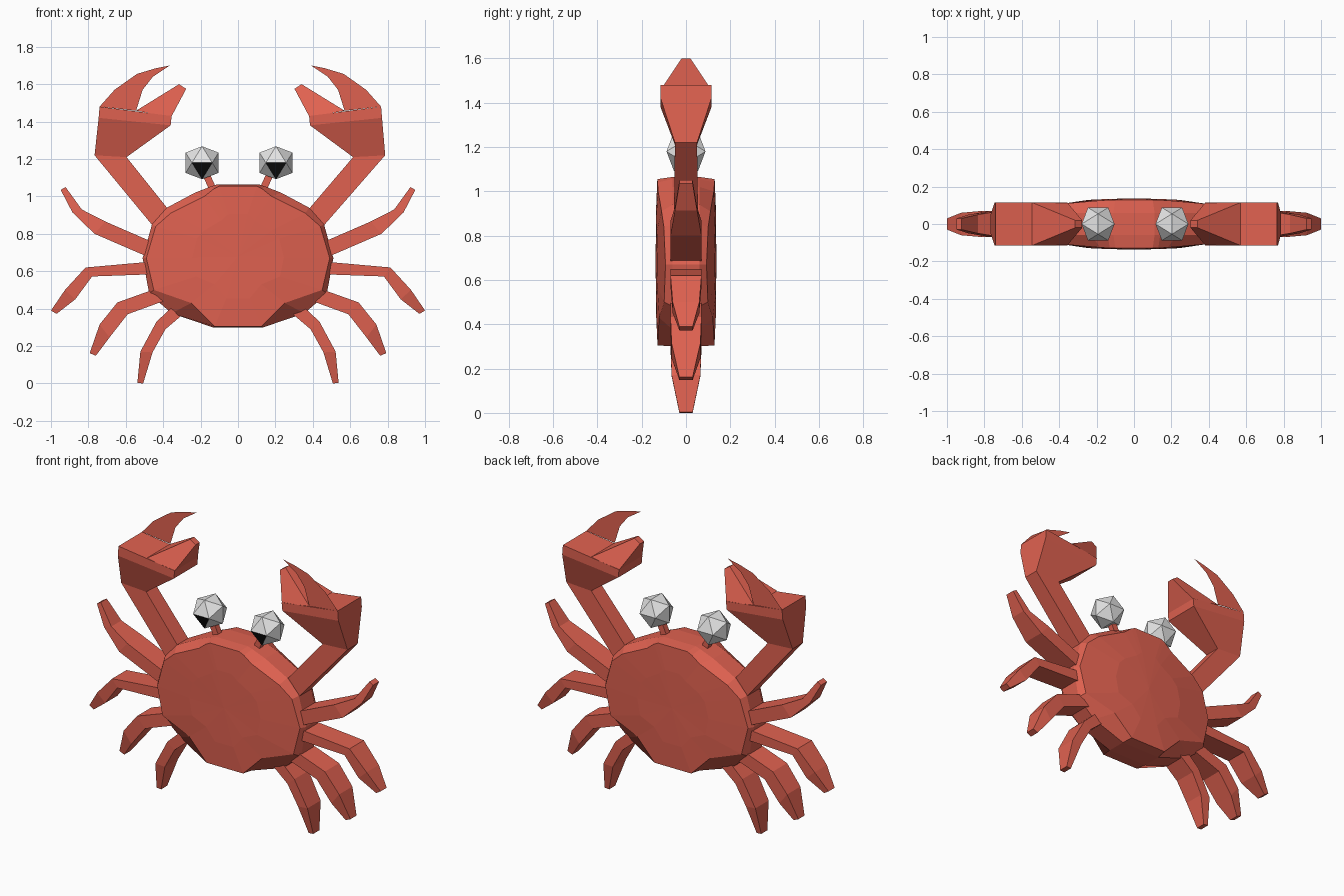
import bpy
import bmesh
from mathutils import Vector

cube = bpy.data.objects.get("Cube")
if cube:
    bpy.data.objects.remove(cube)


def material(name, color):
    m = bpy.data.materials.new(name)
    m.use_nodes = True
    m.diffuse_color = color
    m.node_tree.nodes["Principled BSDF"].inputs["Base Color"].default_value = color
    return m


RED = material("shell_red", (0.74, 0.12, 0.08, 1))
WHITE = material("eye_white", (0.78, 0.78, 0.78, 1))
BLACK = material("pupil_black", (0.004, 0.004, 0.004, 1))


def finish(bm, name, mats=(RED,)):
    bmesh.ops.recalc_face_normals(bm, faces=bm.faces)
    mesh = bpy.data.meshes.new(name)
    bm.to_mesh(mesh)
    bm.free()
    for m in mats:
        mesh.materials.append(m)
    ob = bpy.data.objects.new(name, mesh)
    bpy.context.collection.objects.link(ob)
    return ob


def bridge(bm, rings):
    n = len(rings[0])
    for a, b in zip(rings, rings[1:]):
        for i in range(n):
            j = (i + 1) % n
            bm.faces.new((a[i], a[j], b[j], b[i]))


def limb(bm, sections, place):
    """Loft of four-sided sections: upper edge, lower edge, half width."""
    rings = []
    for (p, q, w) in sections:
        corners = ((p, -w), (p, w), (q, w), (q, -w))
        rings.append([bm.verts.new(place(c[0], y, c[1])) for c, y in corners])
    bridge(bm, rings)
    bm.faces.new(rings[0])
    bm.faces.new(rings[-1])


# Body: mirrored outlines lofted from front to back
def closed(half):
    return half + [(-x, z) for x, z in reversed(half)]


rim = closed([(.11, 1.065), (.14, 1.055), (.23, 1.02), (.38, .94), (.46, .85),
              (.51, .67), (.475, .48), (.355, .375), (.135, .30)])
shell = closed([(.10, 1.055), (.13, 1.04), (.18, 1.0), (.36, .91), (.44, .84),
                (.49, .67), (.45, .50), (.25, .43), (.125, .305)])
inner = [(x * .5, .68 + (z - .68) * .6) for x, z in shell]


def body_ring(bm, outline, y, bulge=0.0):
    side = 1 if y > 0 else -1
    return [bm.verts.new((x, y - side * bulge * x * x, z)) for x, z in outline]


bm = bmesh.new()
rings = [body_ring(bm, inner, -.136, .12), body_ring(bm, shell, -.131, .16),
         body_ring(bm, rim, -.06), body_ring(bm, rim, .06),
         body_ring(bm, shell, .131, .16), body_ring(bm, inner, .136, .12)]
bridge(bm, rings)
for ring, y in ((rings[0], -.137), (rings[-1], .137)):
    hub = bm.verts.new((0, y, .68))
    for i in range(len(ring)):
        bm.faces.new((ring[i], ring[(i + 1) % len(ring)], hub))
finish(bm, "body")

# Legs: base, knee, shin and tip sections as seen on the left side
LEGS = {
    "first_leg": [((.42, .74), (.42, .65), .07), ((.71, .866), (.767, .80), .07),
                  ((.835, .93), (.885, .914), .05), ((.922, 1.05), (.948, 1.035), .03)],
    "second_leg": [((.42, .655), (.42, .585), .07), ((.815, .62), (.78, .572), .07),
                   ((.925, .50), (.87, .45), .06), ((1.0, .39), (.97, .372), .03)],
    "third_leg": [((.36, .535), (.33, .465), .07), ((.645, .433), (.59, .37), .07),
                  ((.74, .315), (.687, .246), .065), ((.793, .162), (.76, .148), .03)],
    "fourth_leg": [((.27, .485), (.21, .44), .07), ((.436, .33), (.388, .29), .07),
                   ((.522, .17), (.457, .166), .065), ((.538, .003), (.507, 0), .03)],
}
# Claws: arm and palm, thumb, thin upper finger
ARM = [((.42, .80), (.30, .84), .055), ((.767, 1.22), (.596, 1.21), .05),
       ((.745, 1.42), (.36, 1.38), .115), ((.74, 1.48), (.355, 1.43), .115)]
THUMB = [((.545, 1.458), (.357, 1.425), .115), ((.315, 1.60), (.277, 1.575), .02)]
FINGER = [(.74, 1.48), (.66, 1.57), (.54, 1.655), (.44, 1.685), (.365, 1.70),
          (.455, 1.64), (.51, 1.57), (.545, 1.458)]
PHI = (1 + 5 ** .5) / 2

for label, s in (("left", 1), ("right", -1)):
    def mirrored(x, y, z):
        return (s * x, y, z)

    # The left claw reaches slightly further out
    def claw_place(x, y, z):
        reach = .025 * min(max((z - .9) / .4, 0), 1) if s > 0 else 0
        return (s * (x + reach), y, z)

    for name, sections in LEGS.items():
        bm = bmesh.new()
        limb(bm, sections, mirrored)
        finish(bm, label + "_" + name)

    bm = bmesh.new()
    limb(bm, ARM, claw_place)
    finish(bm, label + "_claw_arm")
    bm = bmesh.new()
    limb(bm, THUMB, claw_place)
    finish(bm, label + "_claw_thumb")
    bm = bmesh.new()
    bm.faces.new([bm.verts.new(claw_place(x, -s * .115, z)) for x, z in FINGER])
    finish(bm, label + "_claw_finger")

    # Eye stalk
    bm = bmesh.new()
    limb(bm, [((.11, 1.03), (.145, 1.015), .018), ((.155, 1.13), (.19, 1.115), .018)], mirrored)
    finish(bm, label + "_eye_stalk")

    # Eye: icosahedron with an edge facing forward, pupil on the face below it
    centre = Vector((.203 if s > 0 else -.192, 0, 1.18))
    bm = bmesh.new()
    for a in (-1, 1):
        for b in (-PHI, PHI):
            for p in ((a, b, 0), (0, a, b), (b, 0, a)):
                bm.verts.new(Vector(p) * .0544 + centre)
    bmesh.ops.convex_hull(bm, input=bm.verts[:])
    for f in bm.faces:
        c = f.calc_center_median() - centre
        if c.y < -.05 and c.z < -.01 and abs(c.x) < .005:
            f.material_index = 1
    finish(bm, label + "_eye", (WHITE, BLACK))
